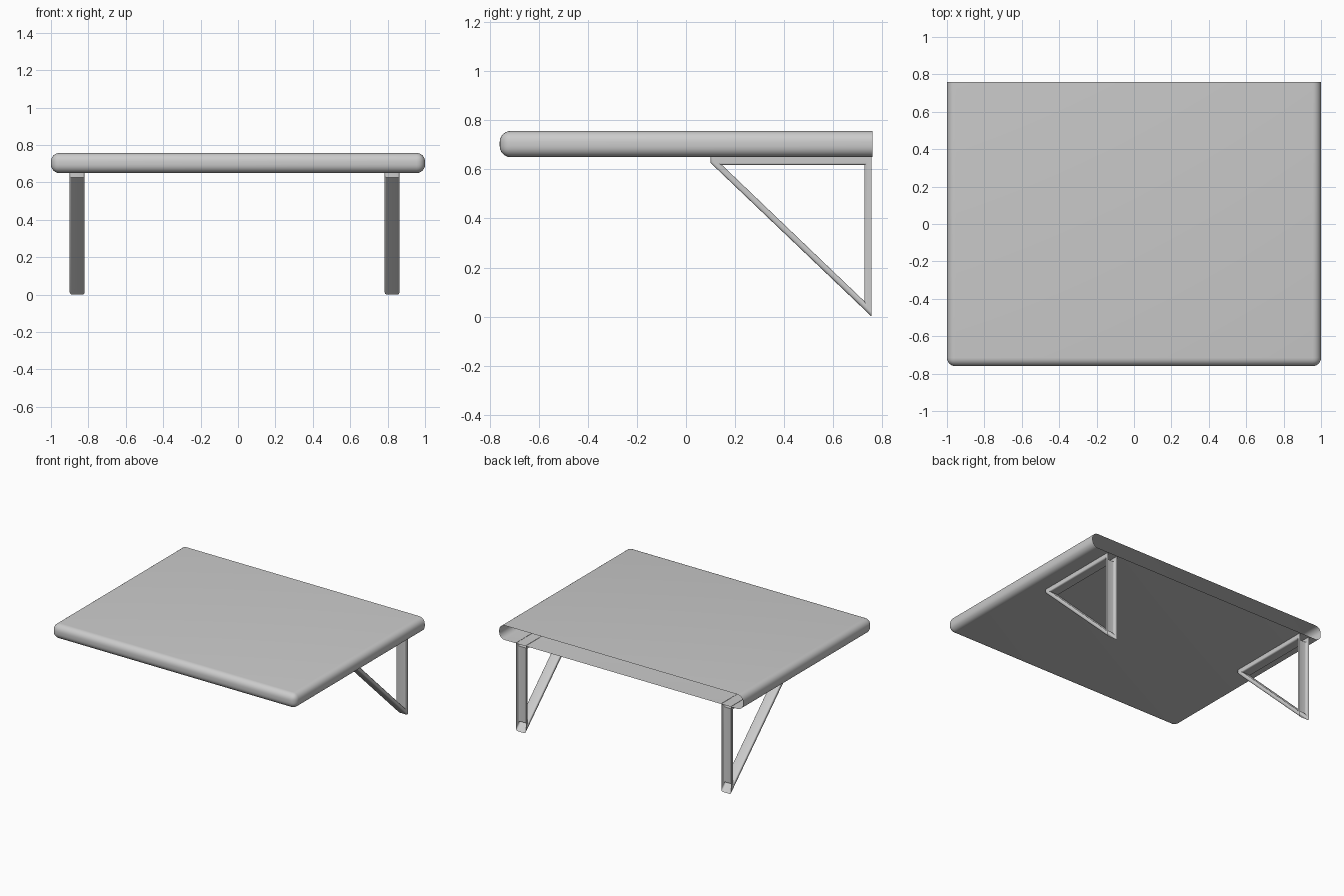
import bpy, bmesh, math

if "Cube" in bpy.data.objects:
    bpy.data.objects.remove(bpy.data.objects["Cube"])


def cut(bm, co, no):
    """Slice off everything beyond a plane, leaving an open end."""
    bmesh.ops.bisect_plane(bm, geom=bm.verts[:] + bm.edges[:] + bm.faces[:],
                           plane_co=co, plane_no=no, clear_outer=True)


def finish(bm, name):
    me = bpy.data.meshes.new(name)
    bm.to_mesh(me)
    bm.free()
    ob = bpy.data.objects.new(name, me)
    bpy.context.collection.objects.link(ob)
    bpy.ops.object.select_all(action='DESELECT')
    ob.select_set(True)
    bpy.context.view_layer.objects.active = ob
    bpy.ops.object.shade_smooth_by_angle(angle=math.radians(35))
    return ob


# Shelf board: rounded slab with an open back at the wall
bm = bmesh.new()
bmesh.ops.create_cube(bm, size=1)
for v in bm.verts:
    v.co.x *= 2
    v.co.y = -0.76 if v.co.y < 0 else 0.9
    v.co.z = 0.65 if v.co.z < 0 else 0.757
bmesh.ops.bevel(bm, geom=bm.edges[:], offset=0.045, segments=6, profile=0.5,
                affect='EDGES', clamp_overlap=True)
cut(bm, (0, 0.76, 0), (0, 1, 0))
finish(bm, "shelf_board")


# Triangular bracket: rounded frame, open along the wall and under the board
def bracket(name, x, width=0.08):
    outer = [(0.10, 0.70), (0.10, 0.627), (0.80, -0.041), (0.80, 0.70)]
    inner = [(0.147, 0.618), (0.728, 0.062), (0.728, 0.618)]
    bm = bmesh.new()
    o = [bm.verts.new((x - width / 2, y, z)) for y, z in outer]
    i = [bm.verts.new((x - width / 2, y, z)) for y, z in inner]
    side = [bm.faces.new(f) for f in ((o[0], o[1], i[0]),
                                      (o[1], o[2], i[1], i[0]),
                                      (o[2], o[3], i[2], i[1]),
                                      (o[3], o[0], i[0], i[2]))]
    ext = bmesh.ops.extrude_face_region(bm, geom=side, use_keep_orig=True)
    bmesh.ops.translate(bm, vec=(width, 0, 0),
                        verts=[g for g in ext["geom"]
                               if isinstance(g, bmesh.types.BMVert)])
    bmesh.ops.recalc_face_normals(bm, faces=bm.faces[:])
    rims = [e for e in bm.edges if len(e.link_faces) == 2 and
            sum(abs(f.normal.x) > 0.9 for f in e.link_faces) == 1]
    bmesh.ops.bevel(bm, geom=rims, offset=0.011, segments=4, profile=0.5,
                    affect='EDGES', clamp_overlap=True)
    cut(bm, (0, 0.757, 0), (0, 1, 0))
    cut(bm, (0, 0, 0.652), (0, 0, 1))
    finish(bm, name)


bracket("left_bracket", -0.86)
bracket("right_bracket", 0.824)
